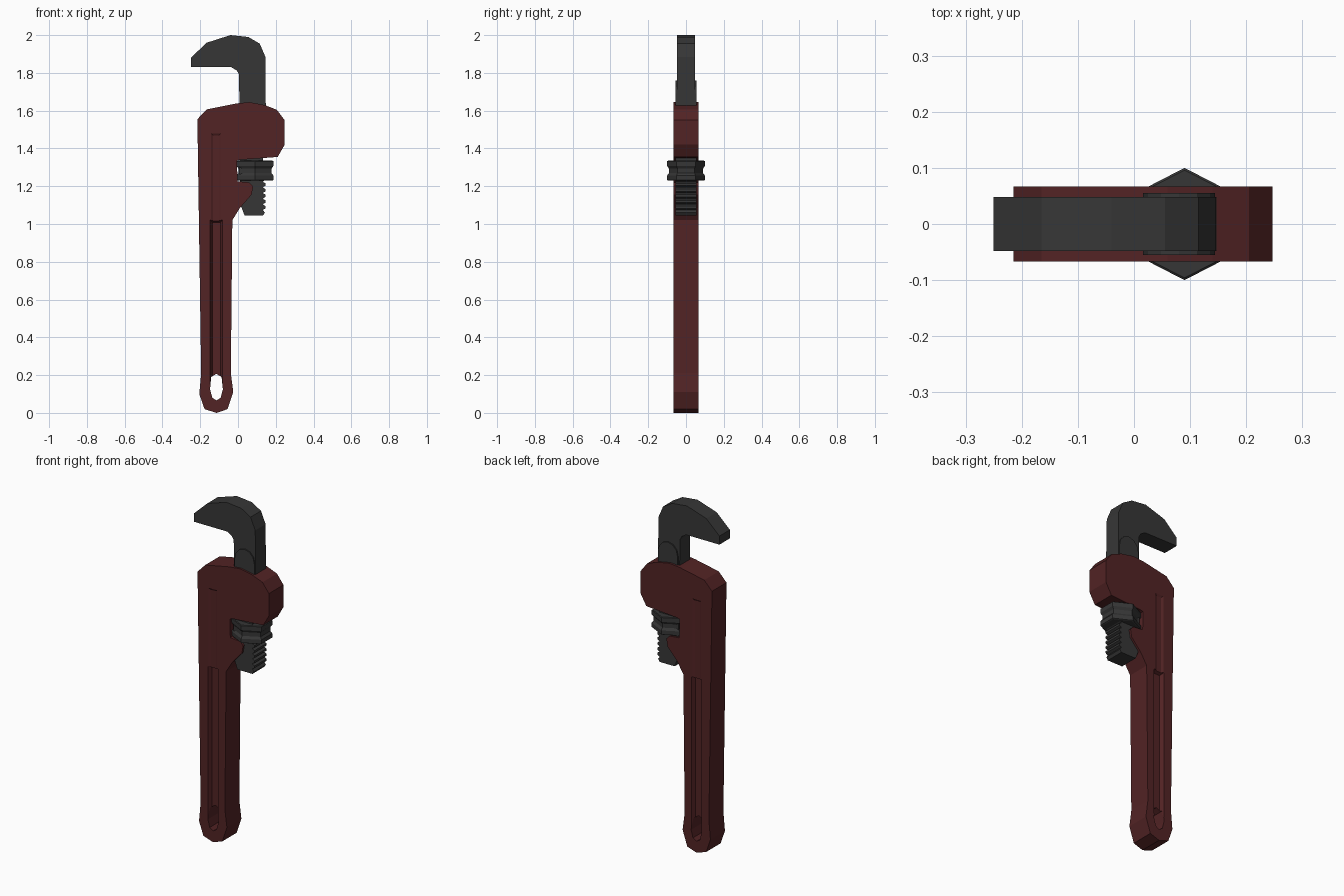
import bpy, bmesh, math

if "Cube" in bpy.data.objects:
    bpy.data.objects.remove(bpy.data.objects["Cube"])


def material(name, rgb):
    m = bpy.data.materials.new(name)
    m.diffuse_color = (*rgb, 1)
    m.use_nodes = True
    m.node_tree.nodes["Principled BSDF"].inputs["Base Color"].default_value = m.diffuse_color
    return m


RED = material("dark red paint", (0.085, 0.017, 0.018))
STEEL = material("dark steel", (0.037, 0.037, 0.037))


def loft(name, rings, mat):
    """Closed solid through a list of matching vertex rings."""
    bm = bmesh.new()
    loops = [[bm.verts.new(p) for p in ring] for ring in rings]
    n = len(loops[0])
    for a, b in zip(loops, loops[1:]):
        for i in range(n):
            j = (i + 1) % n
            bm.faces.new((a[i], a[j], b[j], b[i]))
    bm.faces.new(loops[0][::-1])
    bm.faces.new(loops[-1])
    bmesh.ops.recalc_face_normals(bm, faces=bm.faces[:])
    me = bpy.data.meshes.new(name)
    bm.to_mesh(me)
    bm.free()
    me.materials.append(mat)
    ob = bpy.data.objects.new(name, me)
    bpy.context.collection.objects.link(ob)
    return ob


def plate(name, outline, half, mat):
    """Extrude an x-z outline through y."""
    return loft(name, [[(x, y, z) for x, z in outline] for y in (-half, half)], mat)


def cut(ob, cutter):
    cutter.hide_render = True
    mod = ob.modifiers.new("cut", 'BOOLEAN')
    mod.operation = 'DIFFERENCE'
    mod.solver = 'EXACT'
    mod.object = cutter
    bpy.context.view_layer.objects.active = ob
    bpy.ops.object.modifier_apply(modifier=mod.name)
    bpy.data.objects.remove(cutter, do_unlink=True)


# Handle with head and lower lug
handle = plate("handle", [
    (-.114, 0), (-.055, .02), (-.025, .11), (-.038, .21), (-.03, 1.02),
    (.01, 1.085), (.072, 1.155), (.08, 1.2), (.06, 1.22), (-.003, 1.226),
    (-.005, 1.335), (.01, 1.34), (.21, 1.355), (.247, 1.42), (.247, 1.55),
    (.205, 1.605), (.14, 1.63), (.06, 1.645), (-.01, 1.638), (-.165, 1.607),
    (-.215, 1.555), (-.195, .21), (-.205, .1), (-.177, .02)], .067, RED)

# Recessed grooves on both faces: deep along the grip, shallow up to the head
for side in (-1, 1):
    for x0, x1, z0, z1, depth in ((-.147, -.081, .15, 1.02, .022),
                                  (-.143, -.09, .95, 1.48, .006)):
        rings = []
        for y, inset in ((.09, -.005), (.067, 0), (.067 - depth, .011)):
            a, b, c, d = x0 + inset, x1 - inset, z0 + inset, z1 - inset
            rings.append([(a, side * y, c), (b, side * y, c),
                          (b, side * y, d), (a, side * y, d)])
        cut(handle, loft("groove_cutter", rings, RED))

# Hanging hole
cut(handle, plate("hole_cutter", [
    (-.148, .125), (-.142, .19), (-.115, .207), (-.087, .19),
    (-.08, .125), (-.092, .08), (-.114, .066), (-.136, .08)], .2, RED))

# Hook jaw
plate("hook_jaw", [
    (-.25, 1.88), (-.165, 1.96), (-.04, 2.0), (.055, 1.99), (.115, 1.955),
    (.145, 1.885), (.148, 1.5), (.008, 1.5), (.006, 1.79), (-.006, 1.812),
    (-.035, 1.83), (-.25, 1.83)], .048, STEEL)

# Thicker shank with an arched top
arch = [(.08 + .064 * math.cos(t * math.pi / 6),
         1.69 + .07 * math.sin(t * math.pi / 6)) for t in range(7)]
plate("shank_cheeks", [(.144, 1.5)] + arch + [(.016, 1.5)], .055, STEEL)

# Threaded lower shank, teeth on the right edge
teeth = []
for i in range(6):
    z = 1.075 + i * .03
    teeth += [(.132, z), (.146, z + .008), (.146, z + .02), (.132, z + .028)]
plate("threaded_shank", [(.035, 1.045), (.132, 1.045), (.142, 1.06)] + teeth +
      [(.135, 1.5), (.008, 1.5), (.01, 1.11)], .055, STEEL)

# Hexagonal adjusting nut with a waisted middle
rings = []
for z, r in ((1.23, .094), (1.233, .1), (1.257, .1), (1.27, .09),
             (1.293, .09), (1.307, .1), (1.332, .1), (1.335, .096)):
    rings.append([(.09 + 1.12 * r * math.sin(k * math.pi / 3),
                   r * math.cos(k * math.pi / 3), z) for k in range(6)])
loft("adjusting_nut", rings, STEEL)
